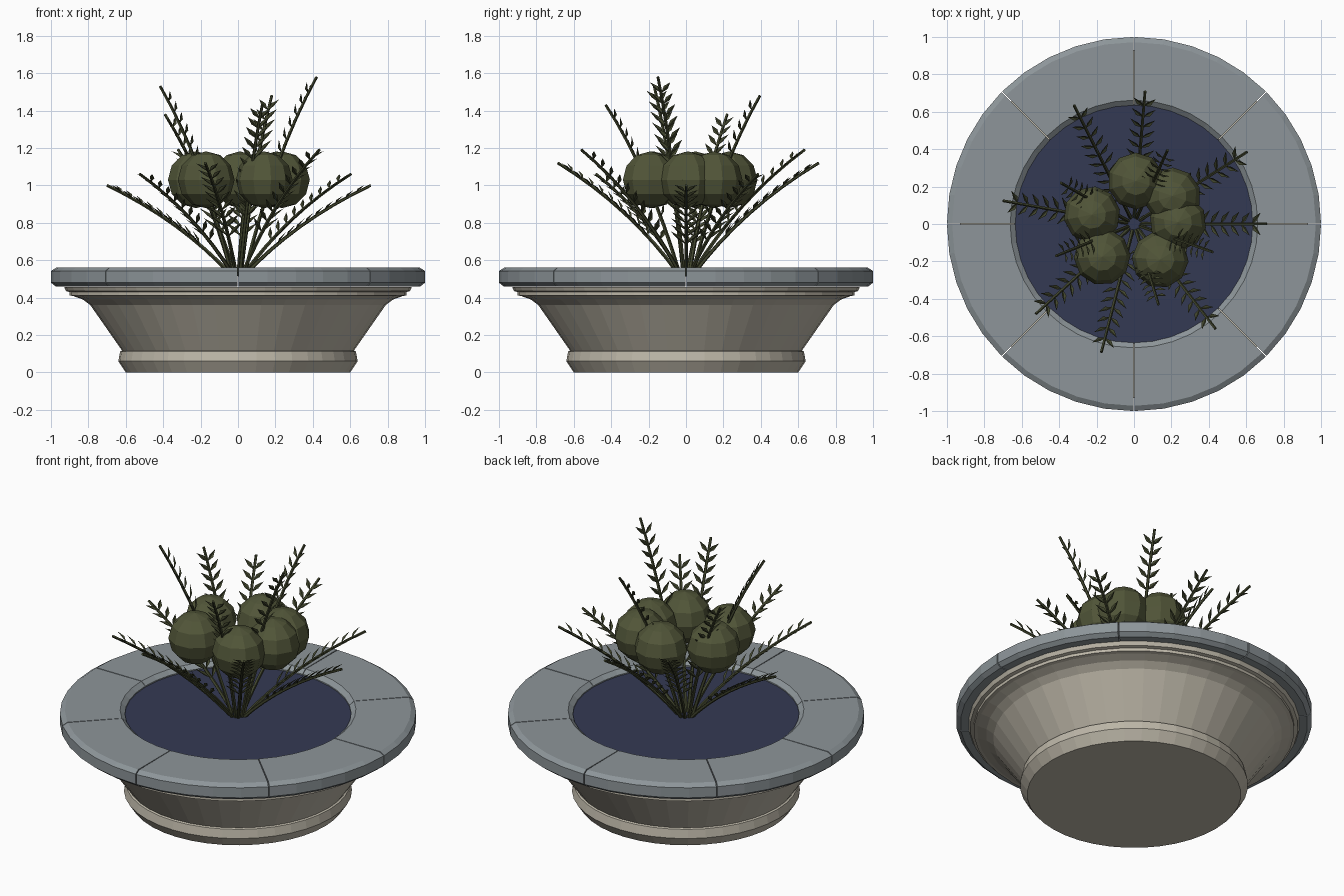
import bpy, bmesh, math
from mathutils import Vector

if "Cube" in bpy.data.objects:
    bpy.data.objects.remove(bpy.data.objects["Cube"])


def material(name, rgb):
    color = [(c / 255) ** 2.2 for c in rgb] + [1]
    m = bpy.data.materials.new(name)
    m.use_nodes = True
    m.diffuse_color = color
    bsdf = m.node_tree.nodes["Principled BSDF"]
    bsdf.inputs["Base Color"].default_value = color
    bsdf.inputs["Roughness"].default_value = 0.8
    return m


STONE = material("warm_stone", (188, 182, 167))
SLATE = material("grey_slate", (140, 148, 152))
WATER = material("dark_blue_water", (55, 60, 84))
BUSH = material("olive_bush", (82, 86, 59))
FERN = material("dark_fern", (66, 70, 48))


def finish(bm, name, mat):
    mesh = bpy.data.meshes.new(name)
    bm.to_mesh(mesh)
    bm.free()
    mesh.materials.append(mat)
    obj = bpy.data.objects.new(name, mesh)
    bpy.context.collection.objects.link(obj)
    return obj


def polar(r, a, z):
    return Vector((r * math.cos(a), r * math.sin(a), z))


def sweep(bm, profile, start, end, steps, closed):
    """Revolve an (r, z) profile between two angles."""
    rings = []
    for i in range(steps + 1):
        a = start + (end - start) * i / steps
        rings.append([bm.verts.new(polar(r, a, z)) for r, z in profile])
    n = len(profile)
    for a, b in zip(rings, rings[1:]):
        for j in range(n if closed else n - 1):
            k = (j + 1) % n
            bm.faces.new((a[j], b[j], b[k], a[k]))
    return rings


SIDES = 40
TURN = 2 * math.pi

# Stone bowl with foot band and stepped lip
bm = bmesh.new()
bowl = [(0.60, 0), (0.64, 0.06), (0.63, 0.112), (0.62, 0.117), (0.79, 0.36),
        (0.83, 0.39), (0.88, 0.408), (0.90, 0.412), (0.90, 0.43),
        (0.92, 0.435), (0.93, 0.458), (0.64, 0.458)]
sweep(bm, bowl, 0, TURN, SIDES, False)
bmesh.ops.remove_doubles(bm, verts=bm.verts, dist=0.0001)
foot = [v for v in bm.verts if v.co.z < 0.001]
foot.sort(key=lambda v: -math.atan2(v.co.y, v.co.x))
bm.faces.new(foot)
bmesh.ops.recalc_face_normals(bm, faces=bm.faces)
finish(bm, "bowl", STONE)

# Eight chamfered coping slabs with narrow joints
coping = [(0.635, 0.46), (0.975, 0.46), (1.0, 0.48), (1.0, 0.542),
          (0.972, 0.56), (0.662, 0.56), (0.635, 0.537)]
for i in range(8):
    bm = bmesh.new()
    gap = 0.003
    rings = sweep(bm, coping, i * TURN / 8 + gap, (i + 1) * TURN / 8 - gap,
                  SIDES // 8, True)
    bm.faces.new(rings[0])
    bm.faces.new(rings[-1][::-1])
    bmesh.ops.recalc_face_normals(bm, faces=bm.faces)
    finish(bm, f"rim_slab_{i + 1}", SLATE)

# Water surface
bm = bmesh.new()
bm.faces.new([bm.verts.new(polar(0.64, TURN * i / SIDES, 0.53)) for i in range(SIDES)])
finish(bm, "water", WATER)

# Ring of faceted round bushes
bushes = [(0.01, 0.23), (-0.225, 0.05), (-0.17, -0.175), (0.14, -0.19),
          (0.235, 0.01), (0.205, 0.15)]
for i, (x, y) in enumerate(bushes):
    bm = bmesh.new()
    bmesh.ops.create_uvsphere(bm, u_segments=10, v_segments=6, radius=0.152)
    obj = finish(bm, f"bush_{i + 1}", BUSH)
    obj.location = (x, y, 1.03)
    obj.rotation_euler.z = i * 0.5


def frond(name, tip, pairs, leaf_size):
    """Arching stem with paired folded leaflets."""
    tip = Vector(tip)
    out = Vector((tip.x, tip.y, 0)).normalized()
    side = Vector((-out.y, out.x, 0))
    base = out * 0.035 + Vector((0, 0, 0.52))
    rise = tip - base
    ctrl = base + Vector((rise.x * 0.4, rise.y * 0.4, rise.z * 0.6))

    def point(t):
        return base * (1 - t) ** 2 + ctrl * 2 * t * (1 - t) + tip * t * t

    def frame(t):
        along = ((ctrl - base) * (1 - t) + (tip - ctrl) * t).normalized()
        return along, side.cross(along) * -1

    bm = bmesh.new()
    rings = []
    for i in range(9):
        t = i / 8
        up = frame(t)[1]
        r = 0.011 - 0.003 * t
        rings.append([bm.verts.new(point(t) + r * (math.cos(a) * side + math.sin(a) * up))
                      for a in (k * TURN / 5 for k in range(5))])
    for a, b in zip(rings, rings[1:]):
        for k in range(5):
            bm.faces.new((a[k], a[(k + 1) % 5], b[(k + 1) % 5], b[k]))
    bm.faces.new(rings[-1])
    bm.faces.new(rings[0][::-1])
    for i in range(pairs):
        t = 0.3 + 0.6 * i / (pairs - 1)
        along, up = frame(t)
        size = leaf_size * (1.1 - 0.45 * t)
        for s in (-1, 1):
            d = (along * 0.75 + side * s * 0.75 + up * 0.2).normalized()
            w = d.cross(up).normalized() * 0.013
            p = point(t)
            mid = p + d * size * 0.45
            verts = [bm.verts.new(c) for c in
                     (p, mid + w + up * 0.008, p + d * size, mid - w + up * 0.008)]
            bm.faces.new((verts[0], verts[1], verts[2]))
            bm.faces.new((verts[0], verts[2], verts[3]))
    bmesh.ops.recalc_face_normals(bm, faces=bm.faces)
    finish(bm, name, FERN)


# Low spreading fronds
spreading = [(0.06, 0.71, 1.12), (-0.32, 0.635, 1.19), (-0.70, 0.125, 1.0),
             (-0.525, -0.48, 1.06), (-0.175, -0.685, 1.12), (0.435, -0.56, 1.19),
             (0.71, 0.0, 1.0), (0.605, 0.385, 1.06)]
for i, tip in enumerate(spreading):
    frond(f"spreading_frond_{i + 1}", tip, 9, 0.125)

# Tall upright fronds
upright = [(0.42, -0.15, 1.58), (0.18, 0.395, 1.48), (-0.39, 0.22, 1.38),
           (-0.417, -0.17, 1.53), (0.13, -0.43, 1.43)]
for i, tip in enumerate(upright):
    frond(f"upright_frond_{i + 1}", tip, 10, 0.12)
